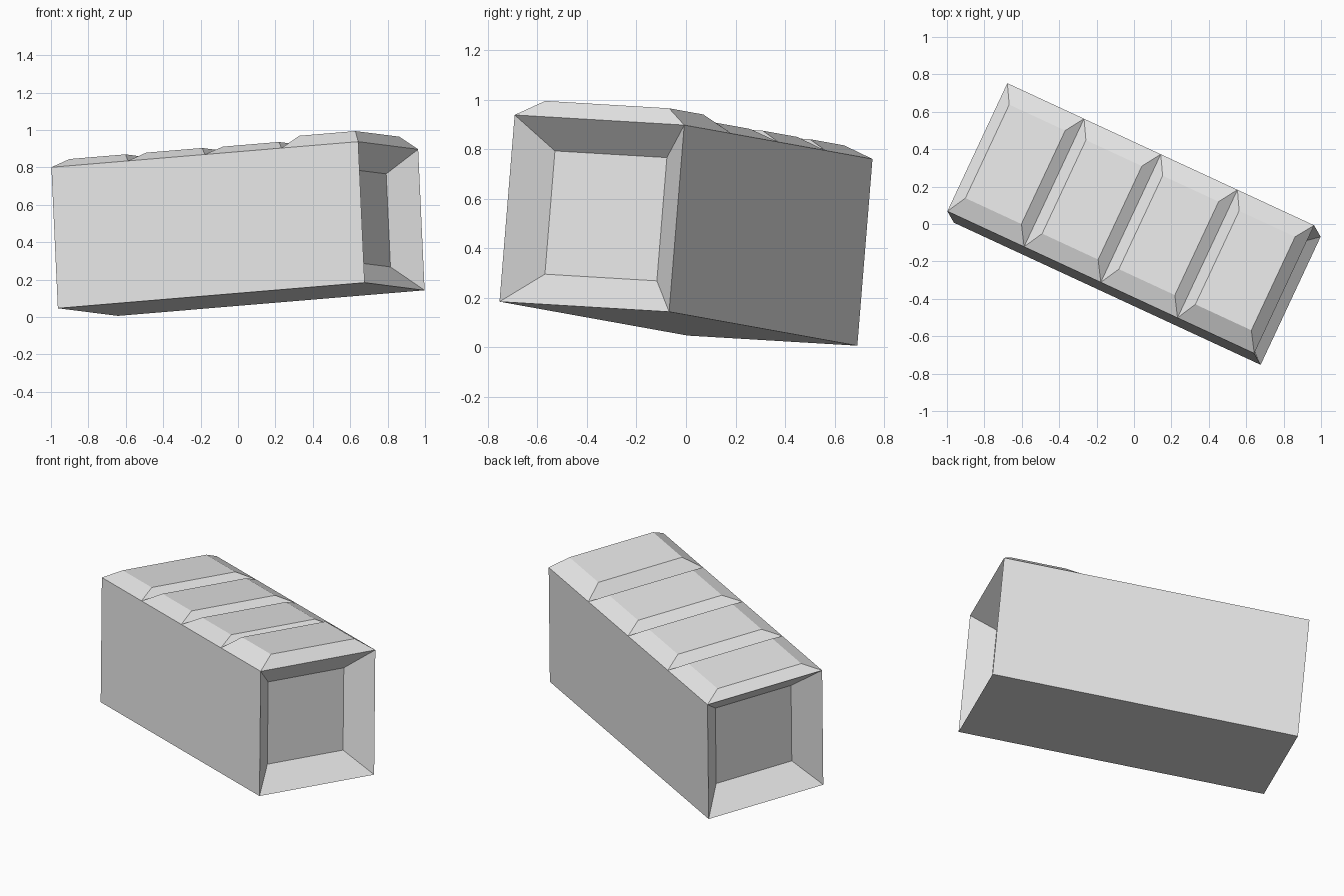
import bpy, bmesh
from mathutils import Matrix, Vector

cube = bpy.data.objects.get("Cube")
if cube:
    bpy.data.objects.remove(cube, do_unlink=True)

LENGTH, SIDE = 1.813, 0.757
PANEL_HEIGHTS = (0.045, 0.045, 0.043, 0.067)

grey = bpy.data.materials.new("plain_grey")
grey.use_nodes = True
colour = (0.8, 0.8, 0.8, 1)
grey.diffuse_color = colour
grey.node_tree.nodes["Principled BSDF"].inputs["Base Color"].default_value = colour


def taper(bm, face, scale, offset):
    """Extrude one face along its normal and shrink it about its centre."""
    normal = face.normal.copy()
    new = bmesh.ops.extrude_discrete_faces(bm, faces=[face])["faces"][0]
    centre = new.calc_center_median()
    for v in new.verts:
        v.co = centre + (v.co - centre) * scale + normal * offset


bm = bmesh.new()
bmesh.ops.create_cube(bm, size=1, matrix=Matrix.Diagonal((LENGTH, SIDE, SIDE, 1)))

# Split the top into four panels
top_edges = [e for e in bm.edges
             if all(v.co.z > 0 for v in e.verts) and e.calc_length() > 1]
bmesh.ops.subdivide_edges(bm, edges=top_edges, cuts=3, use_grid_fill=True)
bm.normal_update()

# Raised tapered panels on top
panels = sorted((f for f in bm.faces if f.normal.z > 0.9),
                key=lambda f: f.calc_center_median().x)
ends = [f for f in bm.faces if abs(f.normal.x) > 0.9]
for face, height in zip(panels, PANEL_HEIGHTS):
    taper(bm, face, 0.73, height)

# Sunken tapered recess in both ends
for face in ends:
    taper(bm, face, 0.66, -0.135)

bmesh.ops.recalc_face_normals(bm, faces=bm.faces)

# Tilted placement of the whole block
along = Vector((0.9045, -0.419, 0.0755)).normalized()
up = along.cross(Vector((0.423, 0.905, -0.054))).normalized()
across = up.cross(along)
turn = Matrix((along, across, up)).transposed().to_4x4()
bm.transform(Matrix.Translation((0, 0, 0.472)) @ turn)

mesh = bpy.data.meshes.new("tilted_block")
bm.to_mesh(mesh)
bm.free()
mesh.materials.append(grey)
block = bpy.data.objects.new("tilted_block", mesh)
bpy.context.collection.objects.link(block)
